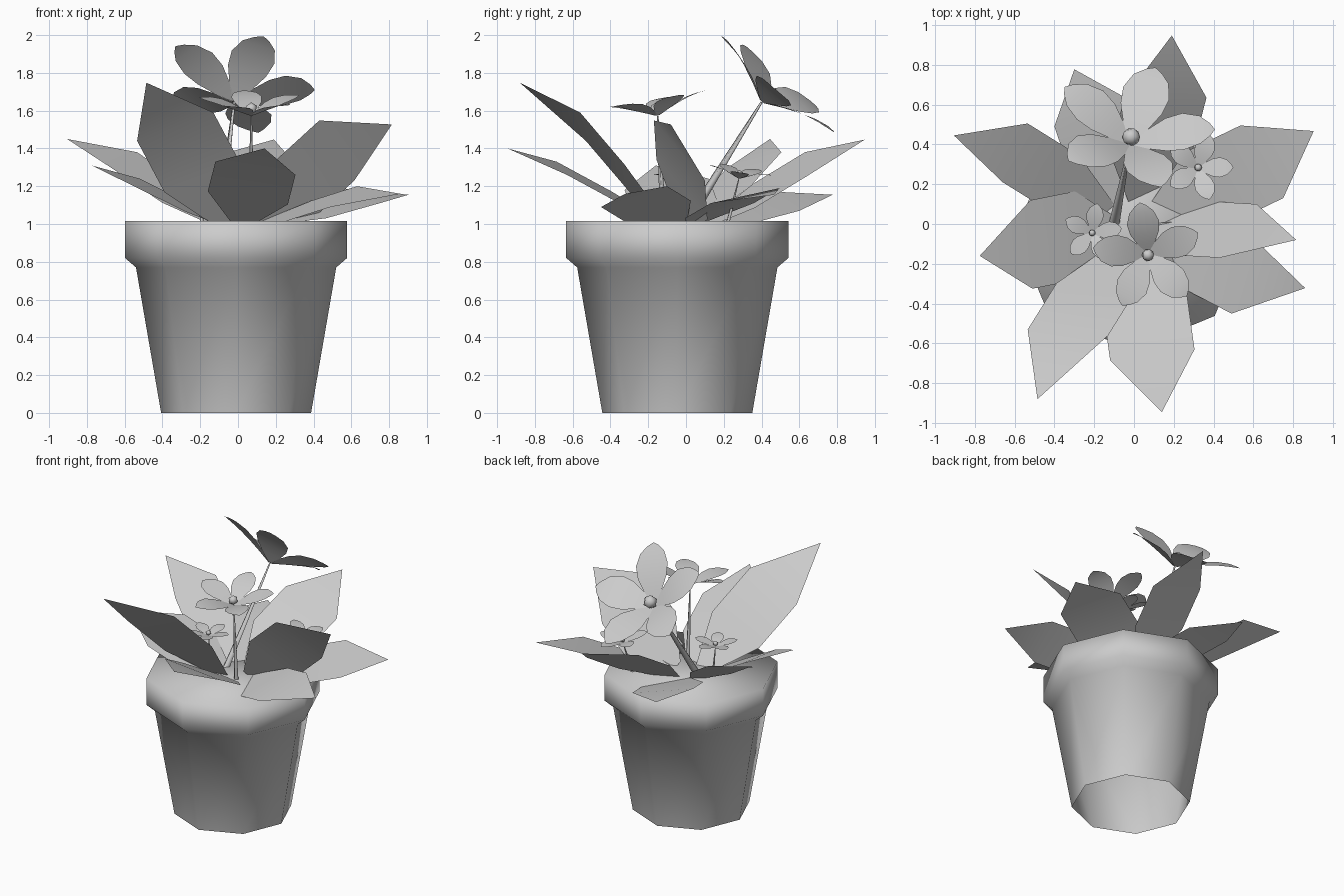
import bpy
import bmesh
from math import cos, sin, pi
from mathutils import Vector

if "Cube" in bpy.data.objects:
    bpy.data.objects.remove(bpy.data.objects["Cube"])

clay = bpy.data.materials.new("plain_grey")
clay.use_nodes = True
grey = (0.6, 0.6, 0.6, 1)
clay.diffuse_color = grey
clay.node_tree.nodes["Principled BSDF"].inputs["Base Color"].default_value = grey


def finish(name, bm):
    """Turn a bmesh into a named, smooth-shaded object."""
    mesh = bpy.data.meshes.new(name)
    for face in bm.faces:
        face.smooth = True
    bm.to_mesh(mesh)
    bm.free()
    mesh.materials.append(clay)
    obj = bpy.data.objects.new(name, mesh)
    bpy.context.collection.objects.link(obj)
    return obj


def loft(bm, rows, closed=False):
    """Skin consecutive rows of points; a one-point row makes a tip."""
    rows = [[bm.verts.new(p) for p in row] for row in rows]
    for low, high in zip(rows, rows[1:]):
        count = len(low)
        for i in range(count if closed else count - 1):
            j = (i + 1) % count
            if len(high) == 1:
                bm.faces.new((low[i], low[j], high[0]))
            else:
                bm.faces.new((low[i], low[j], high[j], high[i]))
    return rows


# Eight-sided pot with a chunky rim, closed top and open underside
POT_CENTRE = Vector((-0.01, -0.046, 0))
SIDES = 8


def ring(radius, z):
    return [POT_CENTRE + Vector((radius * cos(2 * pi * i / SIDES),
                                 radius * sin(2 * pi * i / SIDES), z))
            for i in range(SIDES)]


bm = bmesh.new()
pot_rows = loft(bm, [ring(0.397, 0), ring(0.53, 0.77), ring(0.588, 0.82),
                     ring(0.588, 1.015)], closed=True)
bm.faces.new(pot_rows[-1])
finish("pot", bm)

# Broad leaves: tip, left shoulder, right shoulder
leaves = {
    "back": ((0.19, 0.947, 1.447), (-0.05, 0.63, 1.38), (0.364, 0.635, 1.25)),
    "back_right": ((-0.3, 0.777, 1.155), (-0.4, 0.49, 1.17), (0.02, 0.6, 1.07)),
    "right_rear": ((-0.905, 0.445, 1.45), (-0.66, 0.21, 1.29), (-0.534, 0.505, 1.38)),
    "right_front": ((-0.775, -0.16, 1.31), (-0.51, -0.325, 1.18), (-0.52, 0.12, 1.24)),
    "front_right": ((-0.485, -0.88, 1.748), (-0.13, -0.56, 1.59), (-0.534, -0.53, 1.44)),
    "front": ((0.14, -0.945, 1.4), (0.304, -0.63, 1.26), (-0.12, -0.685, 1.33)),
    "left_low": ((0.86, -0.322, 1.16), (0.63, -0.1, 1.2), (0.49, -0.45, 1.09)),
    "left_high": ((0.815, -0.08, 1.527), (0.616, 0.1, 1.23), (0.43, -0.17, 1.548)),
    "left_rear": ((0.903, 0.467, 1.155), (0.535, 0.495, 1.19), (0.75, 0.13, 1.11)),
}
for name, points in leaves.items():
    tip, left, right = map(Vector, points)
    middle = (left + right) / 2
    half = (left - right) / 2
    root = Vector((tip.x * 0.12, tip.y * 0.12, 1.0))
    waist = root.lerp(middle, 0.47)
    bm = bmesh.new()
    loft(bm, [(root - half * 0.25, root + half * 0.25),
              (waist - half, waist + half),
              (right, left), (tip,)])
    finish("leaf_" + name, bm)

# Flowers: name, heart, facing, first petal direction, size, cup, stem foot
flowers = [
    ("large", (-0.02, 0.4, 1.645), (0.1, 0.65, 0.76), (0.12, 0.37, -0.14),
     0.415, 0.14, (-0.1, 0, 1)),
    ("medium", (0.07, -0.15, 1.572), (0, -0.17, 1), (-0.04, 0.26, 0.1),
     0.28, 0.09, (0.07, -0.12, 1)),
    ("small_left", (0.32, 0.28, 1.24), (0.1, 0.16, 1), (1, 0, 0),
     0.175, 0.05, (0.28, 0.22, 1)),
    ("small_right", (-0.21, -0.045, 1.23), (0, 0, 1), (0.16, 0.025, 0),
     0.15, 0.035, (-0.19, -0.04, 1)),
]
# Petal outline: distance from the heart, half width
PETAL = [(0.02, 0.03), (0.22, 0.16), (0.42, 0.26), (0.62, 0.29),
         (0.82, 0.22), (0.94, 0.1)]

for name, heart, facing, first, size, cup, foot in flowers:
    heart, foot = Vector(heart), Vector(foot)
    up = Vector(facing).normalized()
    across = Vector(first)
    across = (across - up * across.dot(up)).normalized()
    beside = up.cross(across)

    # Five cupped petals
    bm = bmesh.new()
    for k in range(5):
        angle = 2 * pi * k / 5
        out = across * cos(angle) + beside * sin(angle)
        side = up.cross(out)
        rows = []
        for t, width in PETAL:
            spine = heart + out * size * t + up * cup * sin(t * pi / 2)
            rows.append((spine - side * width * size, spine + side * width * size))
        rows.append((heart + out * size + up * cup,))
        loft(bm, rows)
    finish("petals_" + name, bm)

    # Round bud in the heart
    bm = bmesh.new()
    bmesh.ops.create_icosphere(bm, subdivisions=1, radius=size * 0.12)
    bmesh.ops.translate(bm, verts=bm.verts, vec=heart + up * size * 0.14)
    finish("bud_" + name, bm)

    # Thin tapering stem
    bm = bmesh.new()
    length = heart - foot
    bmesh.ops.create_cone(bm, segments=4, radius1=size * 0.065,
                          radius2=size * 0.015, depth=length.length)
    stem = finish("stem_" + name, bm)
    stem.location = (heart + foot) / 2
    stem.rotation_euler = length.to_track_quat("Z", "Y").to_euler()
